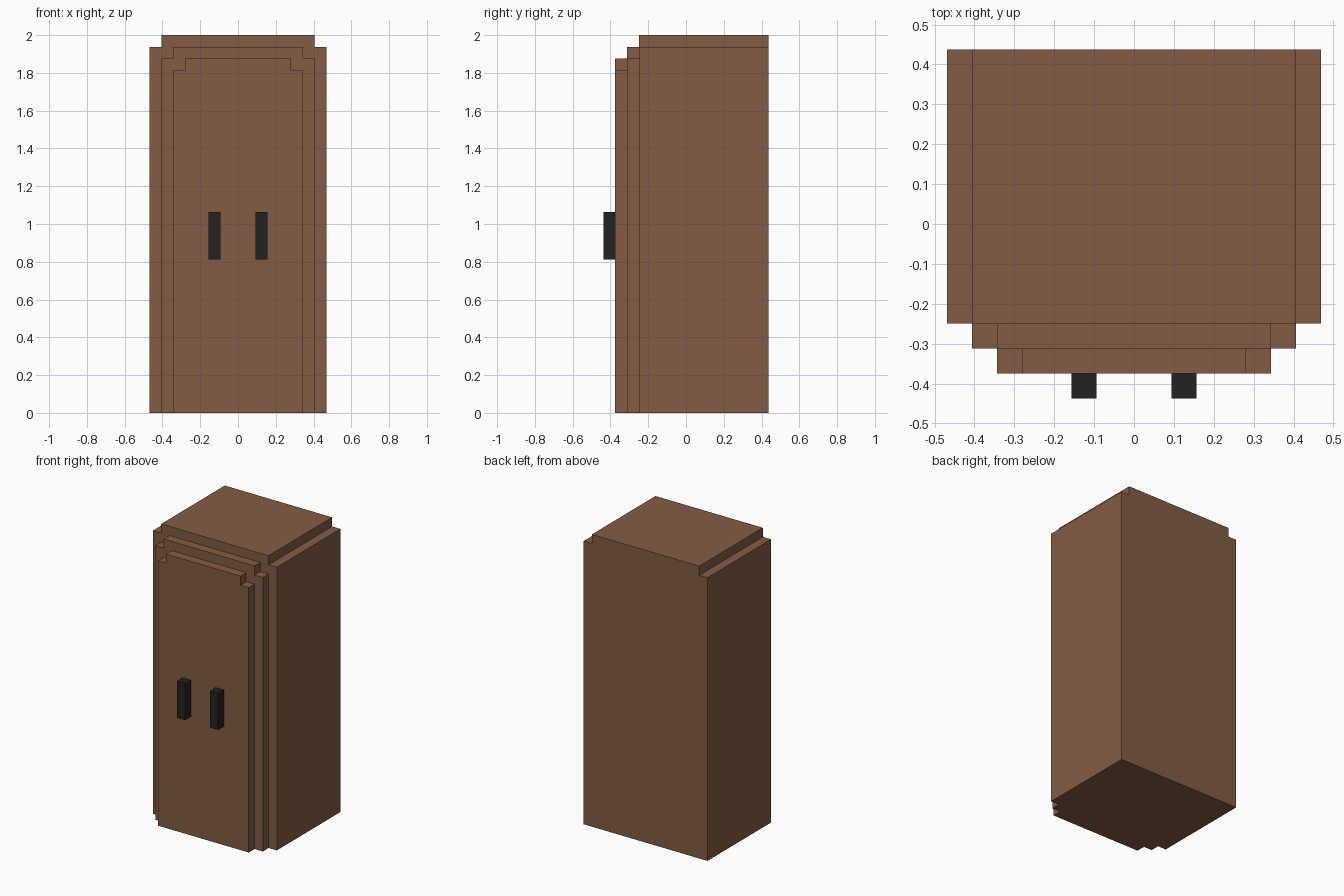
import bpy
import bmesh

cube = bpy.data.objects.get("Cube")
if cube:
    bpy.data.objects.remove(cube, do_unlink=True)

U = 1 / 16  # block unit that every dimension is a multiple of


def make_material(name, colour):
    mat = bpy.data.materials.new(name)
    mat.use_nodes = True
    mat.diffuse_color = colour
    mat.node_tree.nodes["Principled BSDF"].inputs["Base Color"].default_value = colour
    return mat


def extrude_profile(name, points, y_front, y_back, mat):
    """Extrude an x-z outline from y_front back to y_back."""
    bm = bmesh.new()
    face = bm.faces.new([bm.verts.new((x, y_front, z)) for x, z in points])
    new = bmesh.ops.extrude_face_region(bm, geom=[face])["geom"]
    verts = [v for v in new if isinstance(v, bmesh.types.BMVert)]
    bmesh.ops.translate(bm, verts=verts, vec=(0, y_back - y_front, 0))
    bmesh.ops.recalc_face_normals(bm, faces=bm.faces)
    mesh = bpy.data.meshes.new(name)
    bm.to_mesh(mesh)
    bm.free()
    mesh.materials.append(mat)
    obj = bpy.data.objects.new(name, mesh)
    bpy.context.collection.objects.link(obj)
    return obj


def stepped_outline(half, top):
    """Upright slab outline with one unit notched from each top corner."""
    right = [(half, 0), (half, top - U), (half - U, top - U), (half - U, top)]
    return right + [(-x, z) for x, z in reversed(right)]


wood = make_material("brown wood", (0.227, 0.107, 0.058, 1))
metal = make_material("black metal", (0.016, 0.016, 0.016, 1))

# Cabinet and two stepped front layers
extrude_profile("cabinet_body", stepped_outline(7.5 * U, 32 * U), -4 * U, 7 * U, wood)
extrude_profile("front_frame", stepped_outline(6.5 * U, 31 * U), -5 * U, -4 * U, wood)
extrude_profile("door_panel", stepped_outline(5.5 * U, 30 * U), -6 * U, -5 * U, wood)

# Pair of upright door handles
for side, sx in (("left", 1), ("right", -1)):
    x0, x1 = sx * 1.5 * U, sx * 2.5 * U
    outline = [(x0, 13 * U), (x1, 13 * U), (x1, 17 * U), (x0, 17 * U)]
    extrude_profile(side + "_handle", outline, -7 * U, -6 * U, metal)
